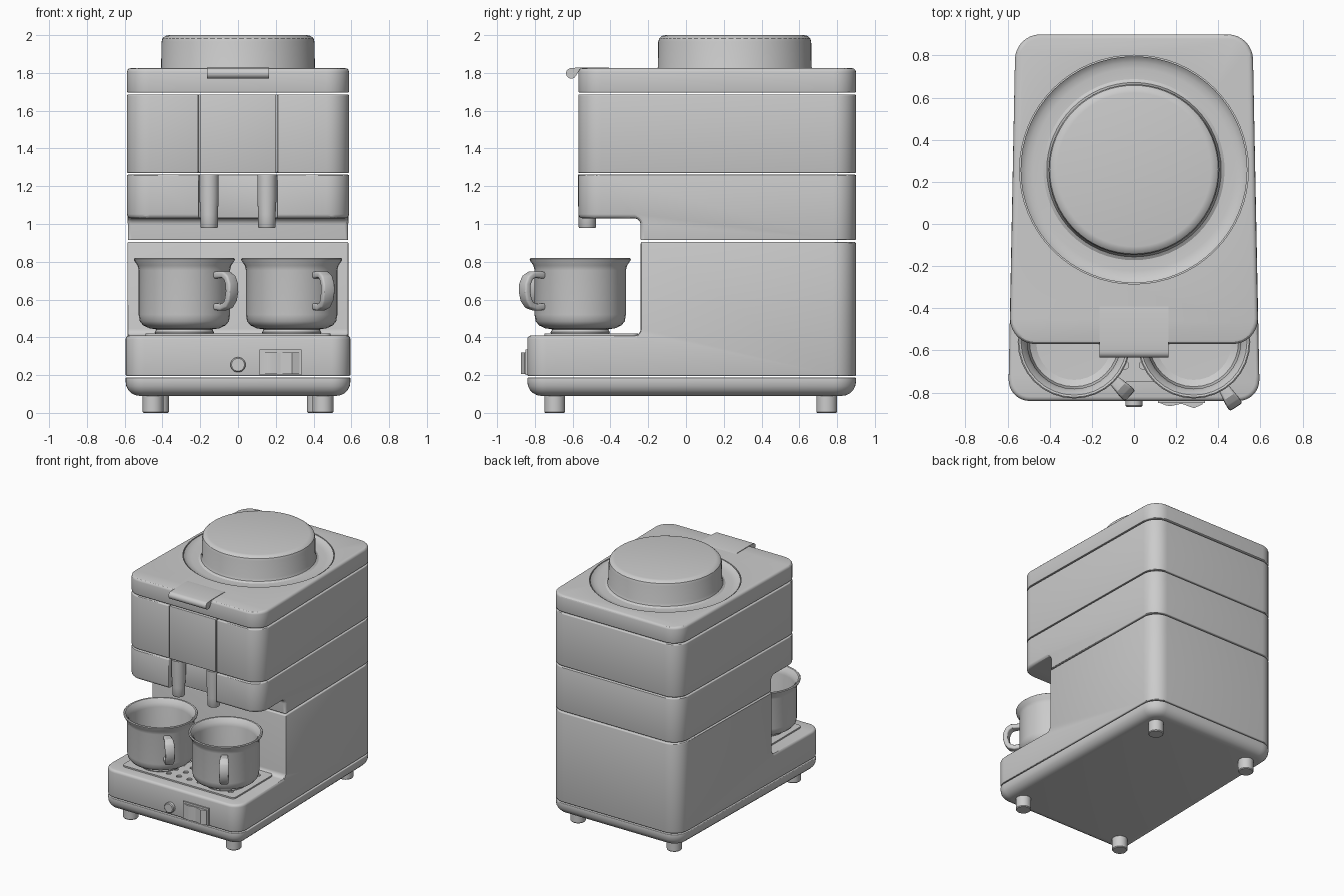
import bpy, bmesh, math
from mathutils import Vector, Matrix

if "Cube" in bpy.data.objects:
    bpy.data.objects.remove(bpy.data.objects["Cube"])


def add(name, bm):
    bmesh.ops.remove_doubles(bm, verts=bm.verts, dist=1e-5)
    bmesh.ops.recalc_face_normals(bm, faces=bm.faces)
    me = bpy.data.meshes.new(name)
    bm.to_mesh(me)
    bm.free()
    ob = bpy.data.objects.new(name, me)
    bpy.context.collection.objects.link(ob)
    return ob


def prism(name, pts, a, b, axis='z'):
    """Extrude a closed 2D outline from a to b along z (xy outline) or x (yz outline)."""
    bm = bmesh.new()
    co = (lambda p, t: (p[0], p[1], t)) if axis == 'z' else (lambda p, t: (t, p[0], p[1]))
    lo, hi = [[bm.verts.new(co(p, t)) for p in pts] for t in (a, b)]
    bm.faces.new(lo)
    bm.faces.new(hi)
    n = len(pts)
    for i in range(n):
        j = (i + 1) % n
        bm.faces.new((lo[i], lo[j], hi[j], hi[i]))
    return add(name, bm)


def rounded(w0, w1, y0, y1, r0, r1, seg=8):
    """Rounded trapezoid: half width w0 at the front y0, w1 at the back y1."""
    pts = []
    for cx, cy, r, start in ((w0 - r0, y0 + r0, r0, -90), (w1 - r1, y1 - r1, r1, 0),
                             (r1 - w1, y1 - r1, r1, 90), (r0 - w0, y0 + r0, r0, 180)):
        for i in range(seg + 1):
            t = math.radians(start + 90 * i / seg)
            pts.append((cx + r * math.cos(t), cy + r * math.sin(t)))
    return pts


def box(name, x0, x1, y0, y1, z0, z1):
    return prism(name, [(x0, y0), (x1, y0), (x1, y1), (x0, y1)], z0, z1)


def lathe(name, prof, loc=(0, 0, 0), seg=32):
    bm = bmesh.new()
    rings = [[bm.verts.new((loc[0] + r * math.cos(2 * math.pi * i / seg),
                            loc[1] + r * math.sin(2 * math.pi * i / seg), loc[2] + z))
              for i in range(seg)] for r, z in prof]
    for a, b in zip(rings, rings[1:]):
        for i in range(seg):
            j = (i + 1) % seg
            bm.faces.new((a[i], a[j], b[j], b[i]))
    return add(name, bm)


def bake(ob):
    dg = bpy.context.evaluated_depsgraph_get()
    me = bpy.data.meshes.new_from_object(ob.evaluated_get(dg))
    ob.modifiers.clear()
    ob.data = me


def cut(ob, *cutters):
    for c in cutters:
        m = ob.modifiers.new("cut", 'BOOLEAN')
        m.operation, m.solver, m.object = 'DIFFERENCE', 'EXACT', c
    bpy.context.view_layer.update()
    bake(ob)
    for c in cutters:
        bpy.data.objects.remove(c)


def soften(ob, width, weight=lambda c: 1.0, seg=3):
    """Bevel the hard edges; weight(midpoint) scales the width."""
    bm = bmesh.new()
    bm.from_mesh(ob.data)
    lay = bm.edges.layers.float.get("bevel_weight_edge") or bm.edges.layers.float.new("bevel_weight_edge")
    for e in bm.edges:
        if len(e.link_faces) == 2 and e.calc_face_angle() > 0.6:
            e[lay] = weight((e.verts[0].co + e.verts[1].co) / 2)
    bm.to_mesh(ob.data)
    bm.free()
    m = ob.modifiers.new("bevel", 'BEVEL')
    m.width, m.segments, m.limit_method, m.use_clamp_overlap = width, seg, 'WEIGHT', False
    bpy.context.view_layer.update()
    bake(ob)


FULL = rounded(0.595, 0.565, -0.84, 0.9, 0.10, 0.12)
HEAD = rounded(0.588, 0.565, -0.57, 0.9, 0.12, 0.12)


def notch(z, up):
    """Cutter for the cup bay, filleted where it meets the column."""
    r, y = 0.035, -0.24
    arc = [(y - r + r * math.sin(t), z + up * r * (1 - math.cos(t)))
           for t in [math.pi / 2 * i / 6 for i in range(7)]]
    return prism("bay_cutter", [(-2, z)] + arc + [(y, z + up * 2), (-2, z + up * 2)], -1, 1, 'x')


# body tiers, separated by thin seams
pan = prism("base_pan", FULL, 0.09, 0.187)
soften(pan, 0.075, lambda c: 1.0 if c.z < 0.1 else 0.07, 5)

lower = prism("lower_body", FULL, 0.195, 0.904)
cut(lower, notch(0.41, 1))
soften(lower, 0.02, lambda c: 1.0 if 0.38 < c.z < 0.42 else 0.4)

middle = prism("middle_body", HEAD, 0.914, 1.261)
cut(middle, notch(1.03, -1), box("spout_cutter", -0.207, 0.207, -1, -0.47, 0.95, 1.5))
soften(middle, 0.022, lambda c: 1.0 if c.z < 1.04 and abs(c.x) > 0.21 and c.z > 0.95 else 0.3)

upper = prism("upper_body", HEAD, 1.27, 1.686)
cut(upper, box("panel_cutter", -0.21, 0.21, -1, -0.47, 1, 2))
soften(upper, 0.007)
panel = box("front_panel", -0.202, 0.202, -0.57, -0.468, 1.27, 1.686)
soften(panel, 0.005)

top = prism("top_cover", HEAD, 1.696, 1.825)
LID = (0, 0.258, 0)
cut(top, lathe("lid_cutter", [(0, 1.77), (0.543, 1.77), (0.543, 2.2), (0, 2.2)], LID, 64))
soften(top, 0.02, lambda c: 0.35 if c.z < 1.7 else (0 if (c - Vector((0, 0.258, c.z))).length < 0.545 else 1.0))

# round lid in its dished seat
lathe("hopper_lid", [(0, 2.0), (0.365, 2.0), (0.385, 1.996), (0.4, 1.983), (0.405, 1.965), (0.407, 1.83),
                     (0.414, 1.81), (0.43, 1.8), (0.48, 1.8), (0.51, 1.804), (0.53, 1.815),
                     (0.538, 1.822), (0.538, 1.775), (0, 1.775)], LID, 64)

# lid clip with a curled nose
nose = [(-0.607 + 0.028 * math.cos(math.radians(a)), 1.798 + 0.028 * math.sin(math.radians(a)))
        for a in range(90, 331, 20)]
clip = prism("lid_clip", [(-0.385, 1.824), (-0.42, 1.829), (-0.56, 1.829)] + nose +
             [(-0.57, 1.805), (-0.42, 1.815), (-0.385, 1.82)], -0.163, 0.163, 'x')

# twin spouts
for s, side in ((-1, "left"), (1, "right")):
    lathe(side + "_spout", [(0, 1.263), (0.051, 1.263), (0.051, 1.14), (0.046, 1.05), (0.046, 0.985),
                            (0.042, 0.978), (0.032, 0.978), (0.032, 1.0), (0, 1.0)],
          (s * 0.153, -0.522, 0), 24)

# perforated drip tray
tray = prism("drip_tray", rounded(0.49, 0.49, -0.75, -0.255, 0.03, 0.03, 4), 0.404, 0.421)
bm = bmesh.new()
for i in range(10):
    for j in range(5):
        bmesh.ops.create_cone(bm, cap_ends=True, segments=14, radius1=0.02, radius2=0.02, depth=0.2,
                              matrix=Matrix.Translation((-0.405 + 0.09 * i, -0.67 + 0.085 * j, 0.41)))
cut(tray, add("hole_cutter", bm))

# cups and their handles
CUP = [(0, 0.424), (0.125, 0.424), (0.13, 0.421), (0.155, 0.421), (0.157, 0.427), (0.148, 0.442), (0.185, 0.448),
       (0.218, 0.463), (0.236, 0.485), (0.242, 0.52), (0.242, 0.755), (0.248, 0.78), (0.266, 0.806),
       (0.268, 0.815), (0.262, 0.82), (0.252, 0.818), (0.23, 0.79), (0.222, 0.76), (0.222, 0.53),
       (0.212, 0.49), (0.18, 0.47), (0, 0.465)]
PATH = [(0.23, 0.728, 0.025), (0.265, 0.731, 0.027), (0.305, 0.732, 0.032), (0.334, 0.715, 0.035),
        (0.349, 0.68, 0.036), (0.351, 0.64, 0.036), (0.342, 0.6, 0.035), (0.322, 0.57, 0.031),
        (0.285, 0.559, 0.027), (0.23, 0.563, 0.025)]
for s, side, ang in ((-1, "left", -44), (1, "right", -57)):
    c = Vector((s * 0.284, -0.56, 0))
    lathe(side + "_cup", CUP, c, 32)
    bm = bmesh.new()
    rows = [[bm.verts.new((r, w * k, z)) for k in (-1, 1)] for r, z, w in PATH]
    for a, b in zip(rows, rows[1:]):
        bm.faces.new((a[0], a[1], b[1], b[0]))
    bm.transform(Matrix.Translation(c) @ Matrix.Rotation(math.radians(ang), 4, 'Z'))
    handle = add(side + "_cup_handle", bm)
    m = handle.modifiers.new("thickness", 'SOLIDIFY')
    m.thickness, m.offset = 0.036, 0
    bpy.context.view_layer.update()
    bake(handle)
    soften(handle, 0.011)

# front controls: round button and rocker switch
button = lathe("button", [(0, 0.03), (0.034, 0.03), (0.04, 0.024), (0.04, -0.01), (0, -0.01)], (0, 0, 0), 24)
button.data.transform(Matrix.Translation((0, -0.838, 0.255)) @ Matrix.Rotation(math.pi / 2, 4, 'X'))
box("switch_frame", 0.113, 0.337, -0.849, -0.82, 0.2, 0.335)
prism("rocker_switch", [(0.125, -0.83), (0.125, -0.85), (0.155, -0.862), (0.175, -0.864), (0.225, -0.853),
                        (0.285, -0.874), (0.325, -0.856), (0.325, -0.83)], 0.205, 0.32)

# feet
for s, side in ((-1, "left"), (1, "right")):
    for x, y, end in ((0.45, -0.695, "front"), (0.42, 0.745, "back")):
        lathe(f"{end}_{side}_foot", [(0, 0), (0.05, 0), (0.055, 0.006), (0.055, 0.1), (0, 0.1)], (s * x, y, 0), 24)

# shading
for ob in bpy.data.objects:
    ob.select_set(True)
bpy.context.view_layer.objects.active = pan
bpy.ops.object.shade_smooth_by_angle()
